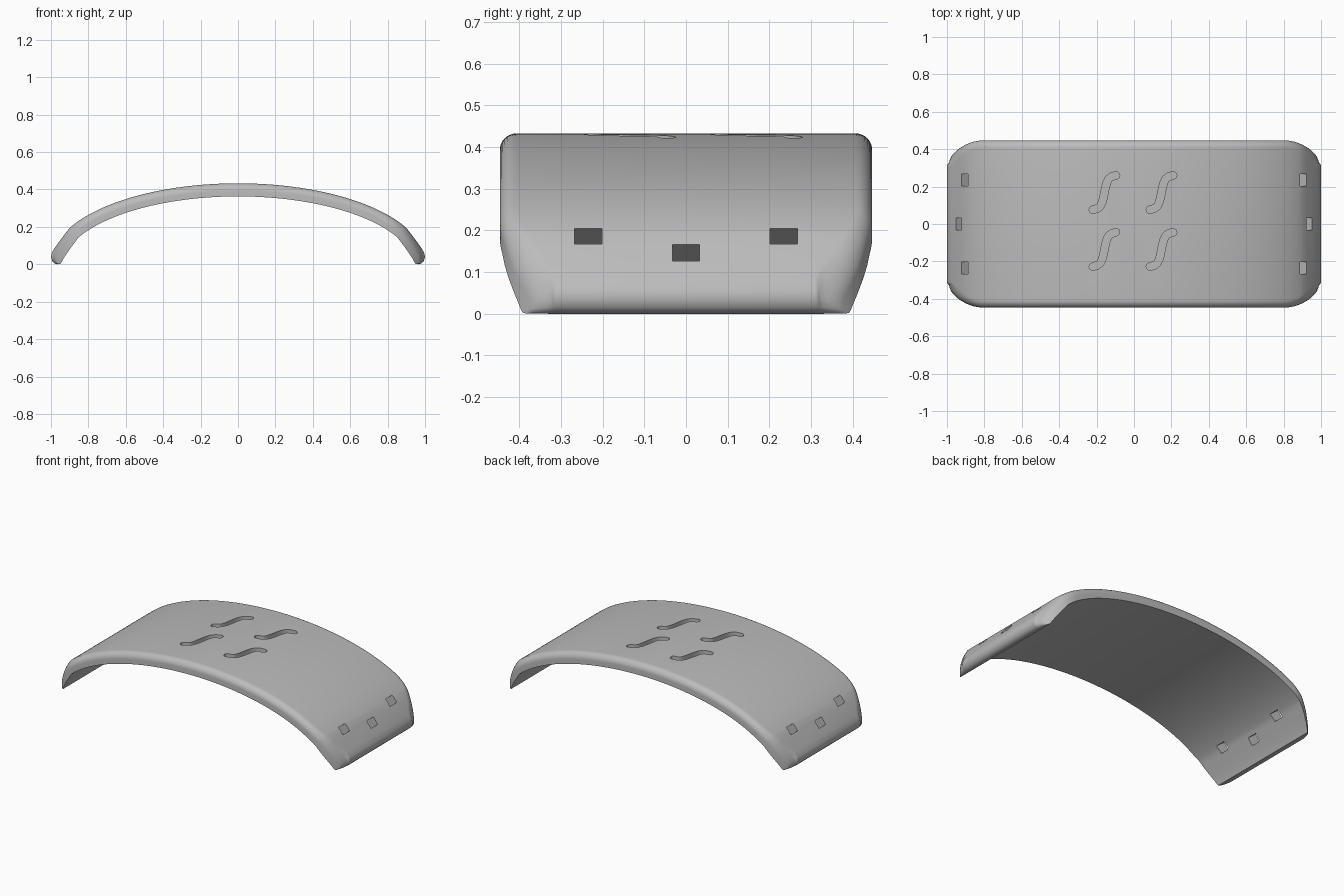
import bpy, bmesh, math
from mathutils import Vector

if "Cube" in bpy.data.objects:
    bpy.data.objects.remove(bpy.data.objects["Cube"])

R_PLAN, R_EDGE, HALF_W, THICK = 0.229, 0.04, 0.447, 0.07


def half_width(x, inset=0.0):
    """Half depth of the shell at x, with rounded plan corners."""
    r = R_PLAN - inset
    dx = min(max(0.0, abs(x) - 0.8), 0.873 * r)
    return HALF_W - R_PLAN + math.sqrt(r * r - dx * dx)


def to_object(name, bm):
    bmesh.ops.recalc_face_normals(bm, faces=bm.faces[:])
    mesh = bpy.data.meshes.new(name)
    bm.to_mesh(mesh)
    bm.free()
    obj = bpy.data.objects.new(name, mesh)
    bpy.context.collection.objects.link(obj)
    return obj


# Arch profile: elliptical crown, then straight legs with a rounded foot
half = []
N = 40
for i in range(N + 1):
    t = math.asin(0.9) * i / N
    x, z = math.sin(t), 0.011 + 0.422 * math.cos(t)
    n = Vector((0.422 * math.sin(t), math.cos(t))).normalized()
    outer = Vector((x, z))
    half.append((outer, outer - n * THICK))
foot = [(.925, .163, .873, .116), (.95, .13, .895, .087), (.98, .088, .924, .045),
        (.995, .062, .938, .022), (1, .04, .942, .014), (.993, .016, .945, .009),
        (.98, .004, .947, .005), (.965, 0, .95, .002)]
half += [(Vector(p[:2]), Vector(p[2:])) for p in foot]
flip = lambda v: Vector((-v.x, v.y))
stations = [(flip(o), flip(i)) for o, i in reversed(half[1:])] + half

# Shell: one closed section per station, outer rim filleted, inner rim sharp
bm = bmesh.new()
rings = []
STEPS = 8
for outer, inner in stations:
    side = [(inner, half_width(inner.x))]
    for k in range(STEPS + 1):
        a = math.pi / 2 * k / STEPS
        p = outer.lerp(inner, R_EDGE / THICK * (1 - math.sin(a)))
        side.append((p, half_width(p.x, R_EDGE * (1 - math.cos(a)))))
    loop = [(p.x, -y, p.y) for p, y in side] + [(p.x, y, p.y) for p, y in reversed(side)]
    rings.append([bm.verts.new(c) for c in loop])
for a, b in zip(rings, rings[1:]):
    for j in range(len(a)):
        k = (j + 1) % len(a)
        bm.faces.new((a[j], a[k], b[k], b[j]))
bm.faces.new(rings[0])
bm.faces.new(rings[-1])
shell = to_object("arched_shell", bm)

# Cutters: square strap holes in the legs, S-shaped pockets in the crown
cut = bmesh.new()


def prism(points, vec):
    low = [cut.verts.new(p) for p in points]
    high = [cut.verts.new(Vector(p) + vec) for p in points]
    cut.faces.new(low)
    cut.faces.new(high)
    for j in range(len(low)):
        k = (j + 1) % len(low)
        cut.faces.new((low[j], low[k], high[k], high[j]))


for s in (-1, 1):
    n, t = Vector((0.78 * s, 0, 0.62)), Vector((0.62 * s, 0, -0.78))
    for x, y, z in ((.905, .235, .187), (.935, 0, .145), (.905, -.235, .187)):
        c = Vector((x * s, y, z)) - n * 0.13
        w = Vector((0, 0.033, 0))
        prism([c + t * a * 0.025 + w * b for a, b in ((-1, -1), (1, -1), (1, 1), (-1, 1))], n * 0.2)


def s_outline(cx, cy, width=0.02):
    """Closed outline around an S-shaped centre line with round ends."""
    arm = [(0.0, 0.0), (.006, .03), (.013, .055), (.023, .074), (.038, .085), (.062, .092)]
    path = [Vector((-x, -y)) for x, y in reversed(arm[1:])] + [Vector(p) for p in arm]
    left, right, ends = [], [], []
    for i, p in enumerate(path):
        d = (path[min(i + 1, len(path) - 1)] - path[max(i - 1, 0)]).normalized()
        nrm = Vector((-d.y, d.x)) * width
        left.append(p + nrm)
        right.append(p - nrm)
        if i in (0, len(path) - 1):
            sg = -1 if i == 0 else 1
            ends.append([p + sg * (nrm * math.cos(a) + d * width * math.sin(a))
                         for a in (math.pi * k / 8 for k in range(1, 8))])
    pts = left + ends[1] + right[::-1] + ends[0]
    return [(cx + p.x, cy + p.y, 0.39) for p in pts]


for cx in (-0.158, 0.147):
    for cy in (0.168, -0.136):
        prism(s_outline(cx, cy), Vector((0, 0, 0.15)))
cutter = to_object("hole_cutters", cut)
cutter.hide_render = True

# Apply the cut
mod = shell.modifiers.new("holes", "BOOLEAN")
mod.operation, mod.solver, mod.object = "DIFFERENCE", "EXACT", cutter
deps = bpy.context.evaluated_depsgraph_get()
mesh = bpy.data.meshes.new_from_object(shell.evaluated_get(deps))
shell.modifiers.clear()
shell.data = mesh
bpy.data.objects.remove(cutter)

# Colour and shading
grey = bpy.data.materials.new("plain_grey")
grey.diffuse_color = (0.5, 0.5, 0.5, 1)
grey.use_nodes = True
grey.node_tree.nodes["Principled BSDF"].inputs["Base Color"].default_value = grey.diffuse_color
mesh.materials.clear()
mesh.materials.append(grey)
for poly in mesh.polygons:
    poly.material_index = 0
bpy.ops.object.select_all(action="DESELECT")
shell.select_set(True)
bpy.context.view_layer.objects.active = shell
bpy.ops.object.shade_smooth_by_angle(angle=math.radians(35))
